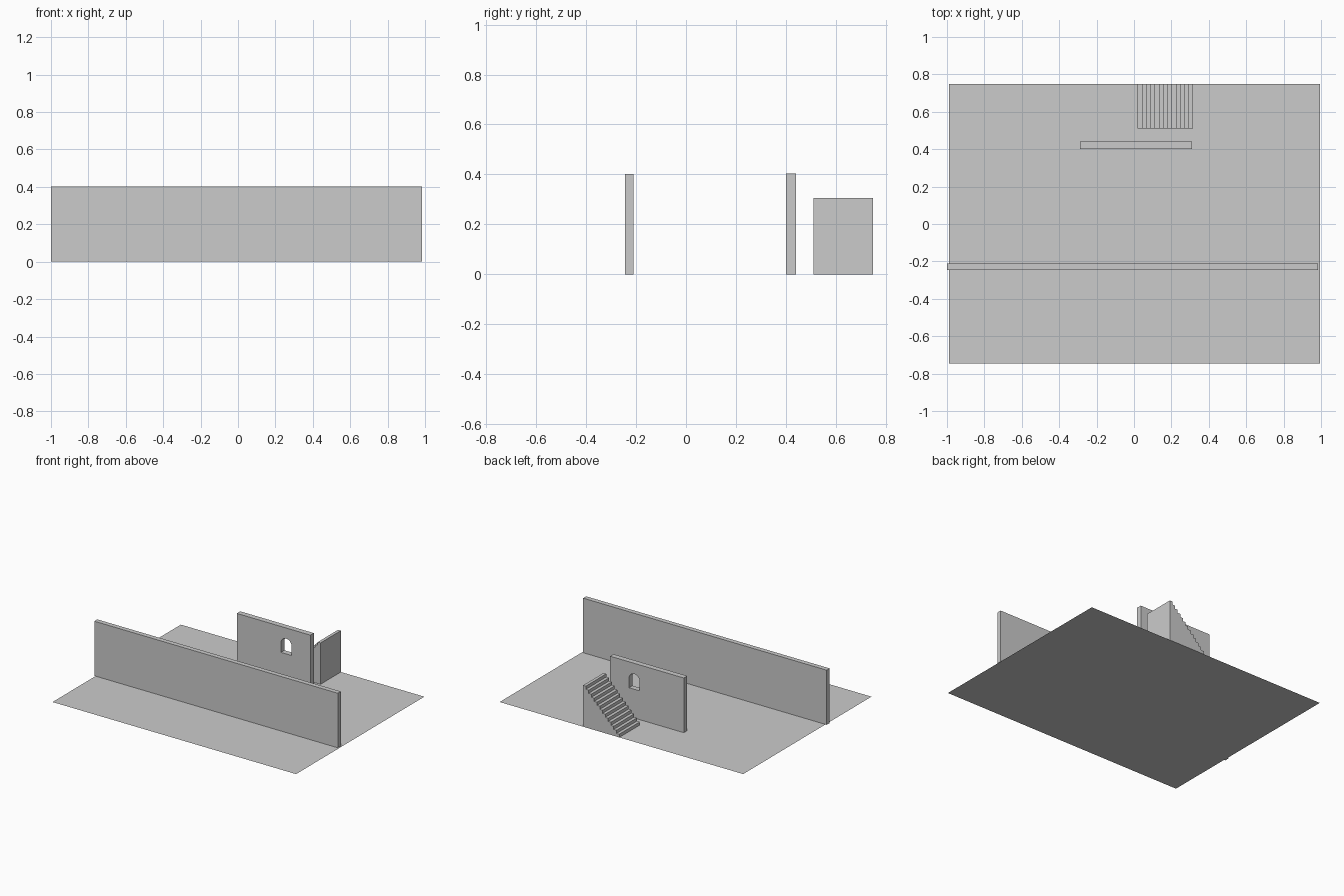
import bpy, math

if "Cube" in bpy.data.objects:
    bpy.data.objects.remove(bpy.data.objects["Cube"])

def prism(name, profile, y0, y1):
    """Extrude an x-z outline from y0 to y1 (outline counter-clockwise seen from the front)."""
    n = len(profile)
    verts = [(x, y0, z) for x, z in profile] + [(x, y1, z) for x, z in profile]
    faces = [tuple(range(n)), tuple(range(2 * n - 1, n - 1, -1))]
    faces += [(i, i + n, (i + 1) % n + n, (i + 1) % n) for i in range(n)]
    mesh = bpy.data.meshes.new(name)
    mesh.from_pydata(verts, [], faces)
    obj = bpy.data.objects.new(name, mesh)
    bpy.context.collection.objects.link(obj)
    return obj

def rect(x0, x1, z0, z1):
    return [(x0, z0), (x1, z0), (x1, z1), (x0, z1)]

def cut(target, cutter):
    cutter.hide_render = True
    cutter.hide_viewport = True
    cutter.display_type = 'WIRE'
    mod = target.modifiers.new(cutter.name, 'BOOLEAN')
    mod.operation = 'DIFFERENCE'
    mod.solver = 'EXACT'
    mod.object = cutter

# Flat ground sheet
mesh = bpy.data.meshes.new("floor")
mesh.from_pydata([(-0.99, -0.745, 0), (0.995, -0.745, 0),
                  (0.995, 0.748, 0), (-0.99, 0.748, 0)], [], [(0, 1, 2, 3)])
bpy.context.collection.objects.link(bpy.data.objects.new("floor", mesh))

# Long front wall and short back wall
prism("front_wall", rect(-1.0, 0.985, 0, 0.402), -0.245, -0.21)
back_wall = prism("back_wall", rect(-0.29, 0.31, 0, 0.403), 0.40, 0.44)

# Small arched window through the back wall
cx, r, spring = 0.113, 0.043, 0.282
arch = [(cx - r, 0.212), (cx + r, 0.212)]
arch += [(cx + r * math.cos(math.pi * i / 12), spring + r * math.sin(math.pi * i / 12))
         for i in range(13)]
cut(back_wall, prism("window_cutter", arch, 0.35, 0.49))

# Solid staircase rising to the right
steps, x0, x1, height = 13, 0.02, 0.315, 0.305
run, rise = (x1 - x0) / steps, height / steps
outline = [(x0, 0), (x1, 0)]
for i in range(steps, 0, -1):
    outline += [(x0 + i * run, i * rise), (x0 + (i - 1) * run, i * rise)]
prism("staircase", outline, 0.51, 0.748)
